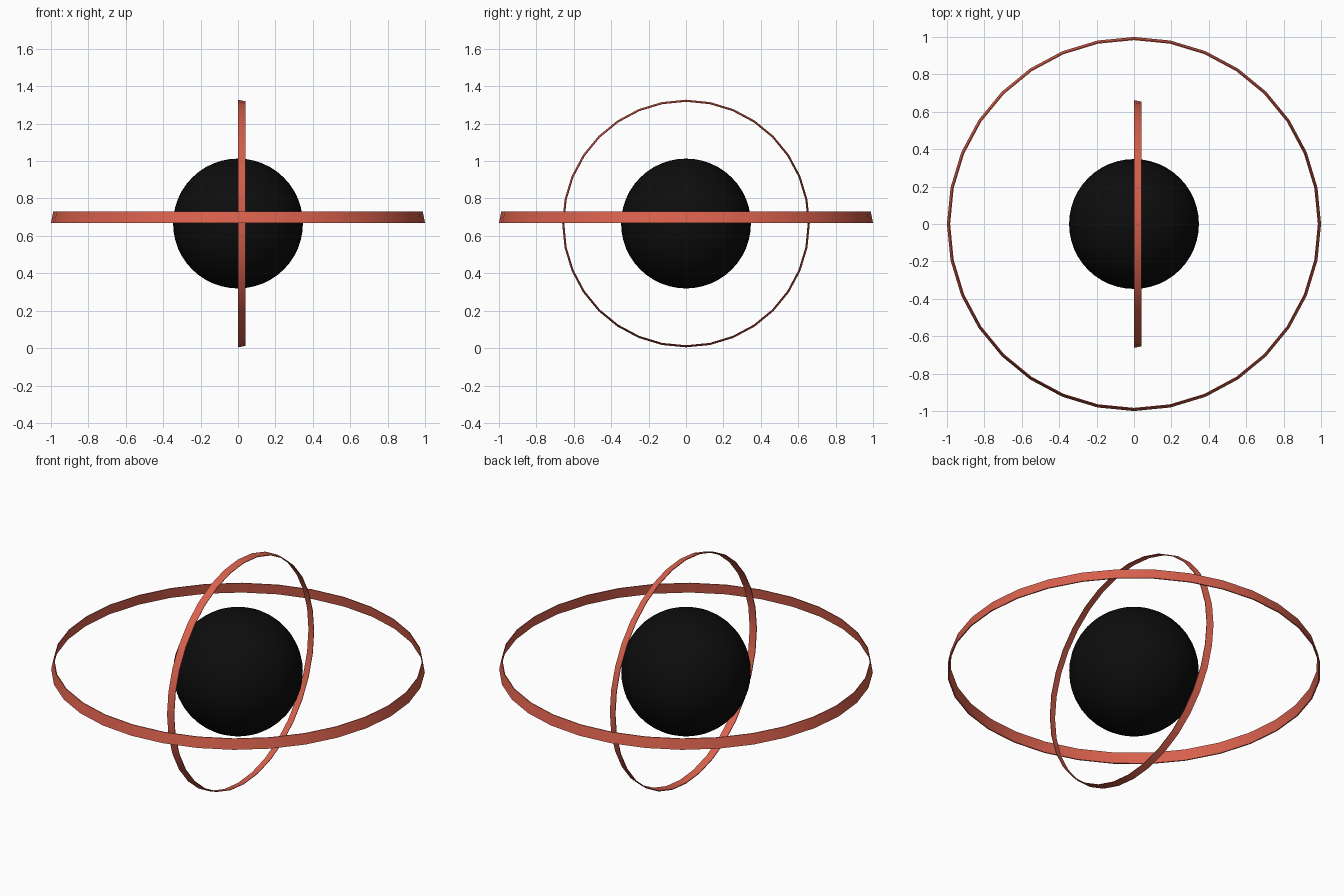
import bpy, bmesh, math
from mathutils import Matrix

if "Cube" in bpy.data.objects:
    bpy.data.objects.remove(bpy.data.objects["Cube"])

CENTRE_Z = 0.666


def material(name, colour):
    m = bpy.data.materials.new(name)
    m.diffuse_color = (*colour, 1)
    m.use_nodes = True
    m.node_tree.nodes["Principled BSDF"].inputs["Base Color"].default_value = m.diffuse_color
    return m


def finish(name, bm, mat, matrix):
    bmesh.ops.recalc_face_normals(bm, faces=bm.faces)
    me = bpy.data.meshes.new(name)
    bm.to_mesh(me)
    bm.free()
    ob = bpy.data.objects.new(name, me)
    bpy.context.collection.objects.link(ob)
    ob.matrix_world = matrix
    me.materials.append(mat)
    bpy.ops.object.select_all(action='DESELECT')
    ob.select_set(True)
    bpy.context.view_layer.objects.active = ob
    bpy.ops.object.shade_smooth_by_angle(angle=math.radians(35))
    return ob


def band(name, mat, matrix, sides=32):
    # Thin, slightly tapered hoop lathed from a four-point section
    section = [(1.0, 0.0), (0.988, 0.06), (0.983, 0.06), (0.993, 0.0)]
    bm = bmesh.new()
    rings = []
    for i in range(sides):
        a = math.tau * i / sides
        rings.append([bm.verts.new((r * math.cos(a), r * math.sin(a), z))
                      for r, z in section])
    for i in range(sides):
        p, q = rings[i], rings[(i + 1) % sides]
        for j in range(4):
            k = (j + 1) % 4
            bm.faces.new((p[j], q[j], q[k], p[k]))
    return finish(name, bm, mat, matrix)


red = material("red", (0.70, 0.12, 0.075))
black = material("black", (0.004, 0.004, 0.004))
centre = Matrix.Translation((0, 0, CENTRE_Z))

# Central ball
bm = bmesh.new()
bmesh.ops.create_uvsphere(bm, u_segments=48, v_segments=24, radius=0.347)
finish("core_sphere", bm, black, centre)

# Large level hoop and smaller upright hoop
band("outer_ring", red, centre @ Matrix.Translation((0, 0, 0.004)))
band("inner_ring", red,
     centre @ Matrix.Rotation(math.pi / 2, 4, 'Y') @ Matrix.Scale(0.662, 4))
